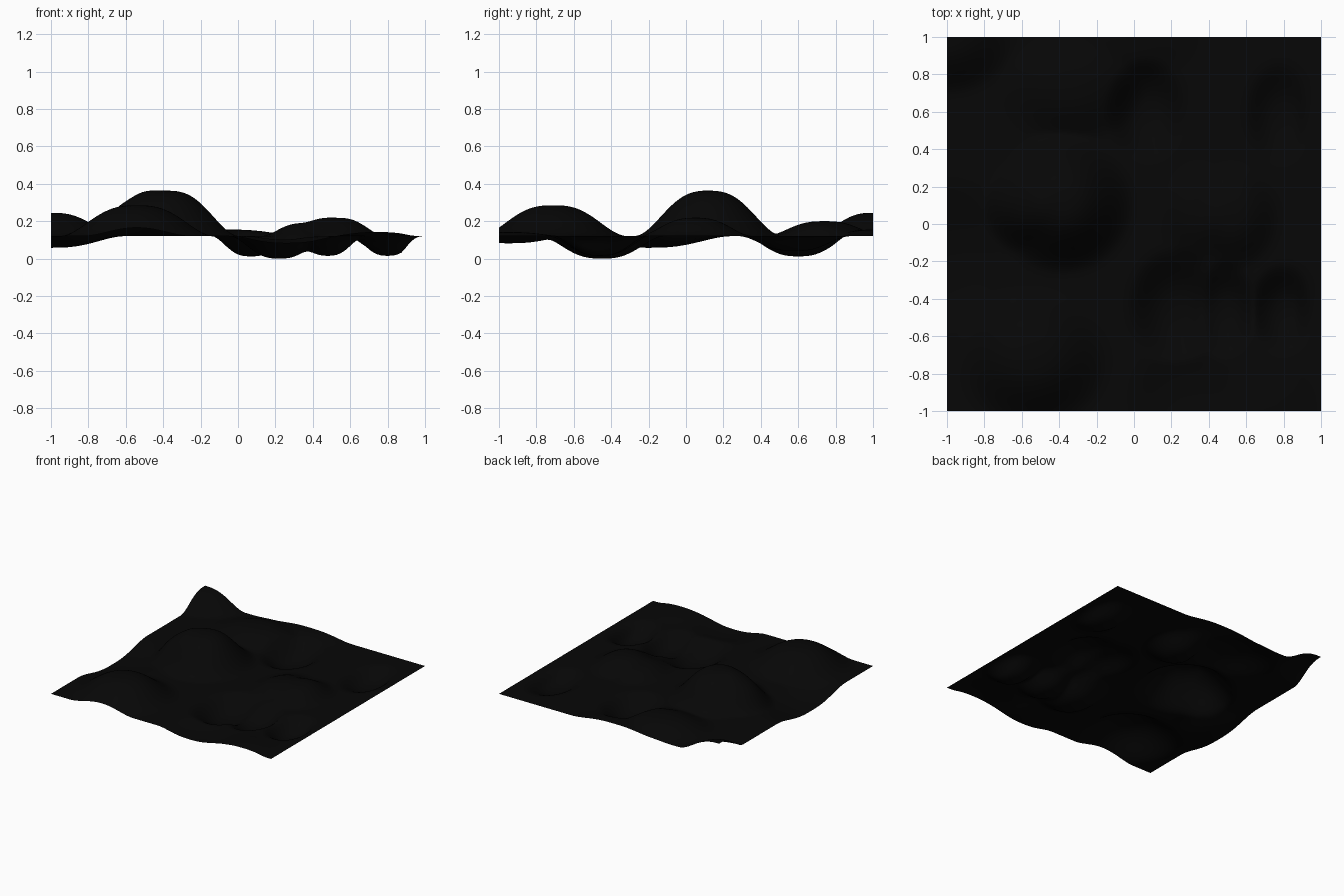
import bpy, bmesh, math

BASE = 0.128   # resting height of the sheet
N = 110        # grid divisions

# x, y, radius x, radius y, amplitude
HILLS = [
    (-0.38, 0.12, 0.39, 0.40, 0.243),
    (-0.57, 0.10, 0.24, 0.28, 0.16),
    (-0.54, -0.71, 0.42, 0.40, 0.165),
    (-1.00, 1.00, 0.37, 0.32, 0.125),
    (0.53, 0.05, 0.26, 0.31, 0.098),
    (0.36, 0.07, 0.24, 0.30, 0.07),
    (-0.33, 0.74, 0.40, 0.32, 0.08),
    (-0.05, 1.00, 0.40, 0.25, 0.035),
    (0.74, -0.95, 0.26, 0.30, 0.022),
]
PITS = [
    (0.22, -0.45, 0.27, 0.34, 0.12),
    (0.48, -0.46, 0.20, 0.28, 0.105),
    (0.80, -0.46, 0.20, 0.26, 0.105),
    (0.07, 0.60, 0.24, 0.30, 0.108),
    (0.78, 0.58, 0.20, 0.30, 0.08),
    (-1.00, -0.20, 0.40, 0.45, 0.062),
    (0.26, -0.95, 0.30, 0.34, 0.038),
]


def blend(bumps, x, y):
    """Soft maximum of rounded cosine bumps."""
    total = 0.0
    for cx, cy, rx, ry, amp in bumps:
        d = math.hypot((x - cx) / rx, (y - cy) / ry)
        if d < 1:
            total += (amp * 0.5 * (1 + math.cos(math.pi * d ** 1.35))) ** 3
    return total ** (1 / 3)


# Rolling terrain sheet
bm = bmesh.new()
bmesh.ops.create_grid(bm, x_segments=N, y_segments=N, size=1)
for v in bm.verts:
    x, y = v.co.x, v.co.y
    fade = min(1.0, (1 - x) / 0.12)   # level right border
    v.co.z = BASE + fade * (blend(HILLS, x, y) - blend(PITS, x, y))
low = min(v.co.z for v in bm.verts)
for v in bm.verts:
    v.co.z -= low
for f in bm.faces:
    f.smooth = True
mesh = bpy.data.meshes.new("terrain")
bm.to_mesh(mesh)
bm.free()

mat = bpy.data.materials.new("near_black")
mat.diffuse_color = (0.002, 0.002, 0.002, 1)
mesh.materials.append(mat)
terrain = bpy.data.objects.new("terrain", mesh)
bpy.context.collection.objects.link(terrain)
